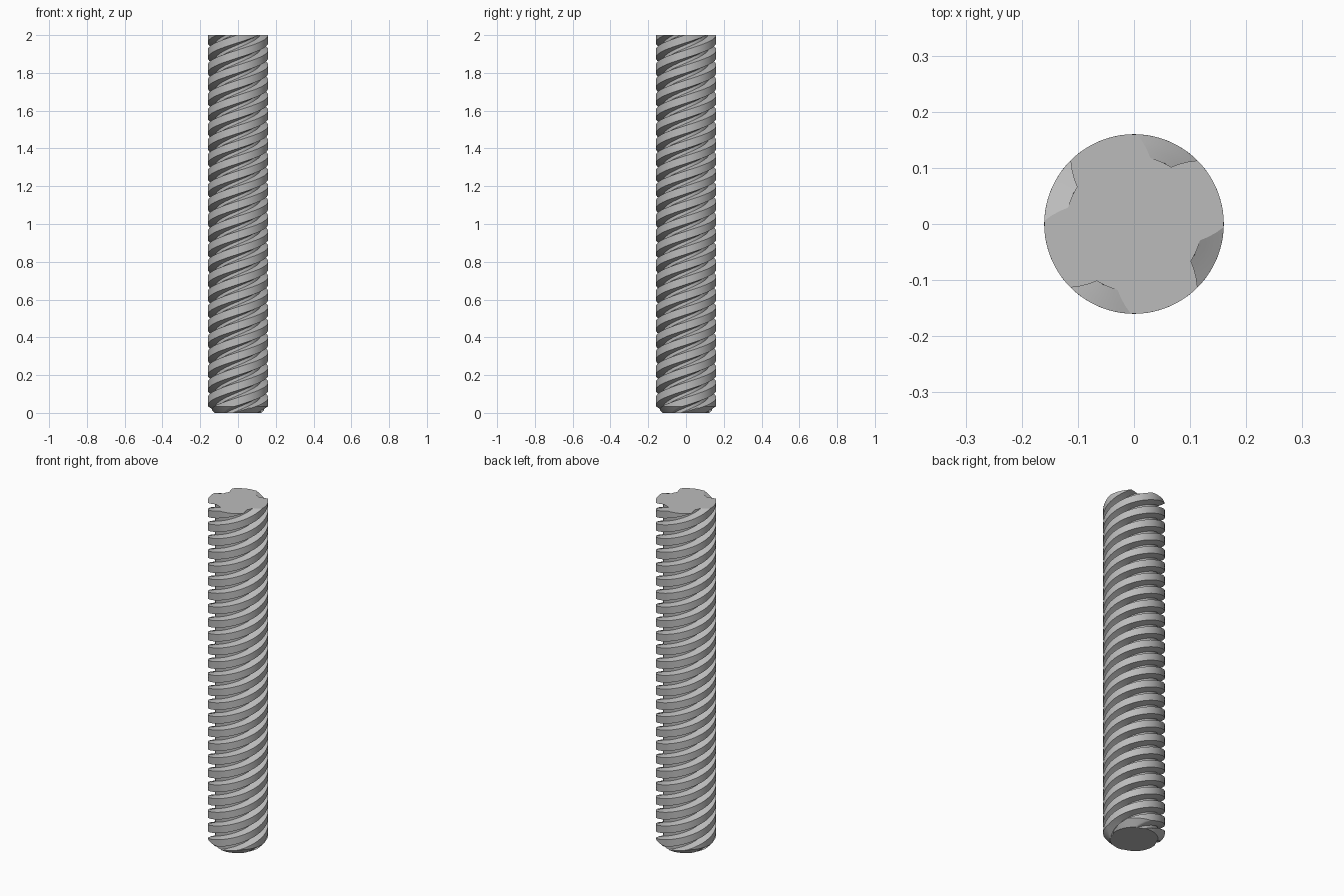
import bpy, bmesh
from math import radians, cos, sin, tau

cube = bpy.data.objects.get("Cube")
if cube:
    bpy.data.objects.remove(cube, do_unlink=True)

LENGTH, LEAD, STARTS = 2.0, 0.32, 4
CREST, ROOT = 0.16, 0.121
TIP = 0.125          # radius of the chamfered lower end
ROWS = 400

# Brushed steel
steel = bpy.data.materials.new("steel_grey")
steel.use_nodes = True
colour = (0.5, 0.5, 0.5, 1)
steel.diffuse_color = colour
steel.node_tree.nodes["Principled BSDF"].inputs["Base Color"].default_value = colour

# One trapezoid thread as (angle, radius, segments to the next corner)
corners = [(45, CREST, 3), (57, ROOT, 5), (76, ROOT, 3), (88, CREST, 12), (135, CREST, 0)]


def thread_profile():
    """Polar points of the full cross-section, all starts included."""
    points = []
    for start in range(STARTS):
        for (a0, r0, n), (a1, r1, _) in zip(corners, corners[1:]):
            for i in range(n):
                t = i / n
                angle = radians(a0 + (a1 - a0) * t) + start * tau / STARTS
                points.append((angle, r0 + (r1 - r0) * t))
    return points


# Sweep the section up the helix, limiting the radius to the end chamfer
profile = thread_profile()
bm = bmesh.new()
rings = []
for row in range(ROWS + 1):
    z = LENGTH * row / ROWS
    twist = tau * z / LEAD
    ring = []
    for angle, radius in profile:
        r = min(radius, TIP + z)
        ring.append(bm.verts.new((r * cos(angle + twist), r * sin(angle + twist), z)))
    rings.append(ring)

count = len(profile)
for low, high in zip(rings, rings[1:]):
    for i in range(count):
        j = (i + 1) % count
        bm.faces.new((low[i], low[j], high[j], high[i]))

# Flat ends
bm.faces.new(rings[0][::-1])
bm.faces.new(rings[-1])

mesh = bpy.data.meshes.new("threaded_rod")
bm.to_mesh(mesh)
bm.free()
mesh.materials.append(steel)
rod = bpy.data.objects.new("threaded_rod", mesh)
bpy.context.collection.objects.link(rod)

# Smooth flanks with sharp thread edges, and flat ends
bpy.ops.object.select_all(action="DESELECT")
rod.select_set(True)
bpy.context.view_layer.objects.active = rod
bpy.ops.object.shade_smooth_by_angle(angle=radians(30))
for face in mesh.polygons:
    if len(face.vertices) > 4:
        face.use_smooth = False
